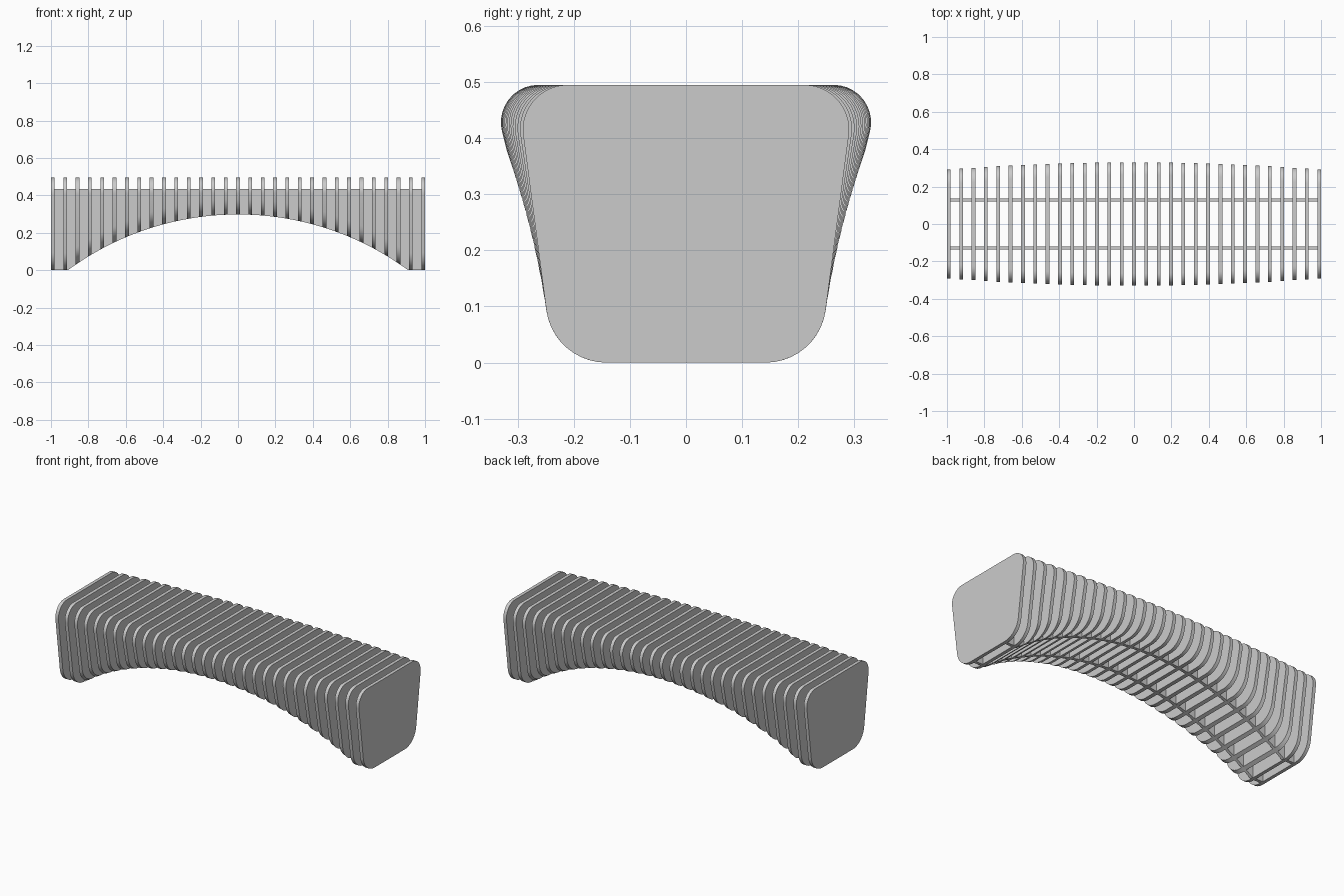
import bpy
import bmesh
from math import sqrt, atan, cos, sin, pi

if "Cube" in bpy.data.objects:
    bpy.data.objects.remove(bpy.data.objects["Cube"])

TOP, BEAM_TOP = 0.495, 0.435
THICK, COUNT = 0.02, 31
ARCH_HALF, ARCH_RISE = 0.91, 0.298
ARCH_R = (ARCH_HALF ** 2 + ARCH_RISE ** 2) / (2 * ARCH_RISE)


def arch(x):
    """Height of the underside at x (circular arc, flat feet)."""
    if abs(x) >= ARCH_HALF:
        return 0.0
    return sqrt(ARCH_R ** 2 - x * x) - (ARCH_R - ARCH_RISE)


def rib_profile(x, bottom, seg=10):
    """Tapered, rounded outline of a rib in the y-z plane."""
    k = 1 - x * x
    width = 0.29 + 0.04 * k
    slope = 0.13 + 0.12 * k
    r_top, r_bot = 0.08 - 0.013 * k, 0.108
    tilt, stretch = atan(slope), sqrt(1 + slope * slope)
    top_y, top_z = width - r_top, TOP - r_top
    bot_z = bottom + r_bot
    bot_y = top_y + (r_top - r_bot) * stretch + slope * (bot_z - top_z)
    half = []
    for cy, cz, r, a0, a1 in ((bot_y, bot_z, r_bot, -pi / 2, -tilt),
                              (top_y, top_z, r_top, -tilt, pi / 2)):
        for i in range(seg + 1):
            a = a0 + (a1 - a0) * i / seg
            half.append((cy + r * cos(a), cz + r * sin(a)))
    return half + [(-y, z) for y, z in reversed(half)]


def loft(name, ring_a, ring_b):
    """Solid between two matching closed outlines, smooth with sharp rims."""
    bm = bmesh.new()
    a = [bm.verts.new(p) for p in ring_a]
    b = [bm.verts.new(p) for p in ring_b]
    n = len(a)
    bm.faces.new(a)
    bm.faces.new(b)
    for i in range(n):
        j = (i + 1) % n
        bm.faces.new((a[i], a[j], b[j], b[i]))
    bmesh.ops.recalc_face_normals(bm, faces=bm.faces)
    mesh = bpy.data.meshes.new(name)
    bm.to_mesh(mesh)
    bm.free()
    obj = bpy.data.objects.new(name, mesh)
    bpy.context.collection.objects.link(obj)
    bpy.ops.object.select_all(action='DESELECT')
    obj.select_set(True)
    bpy.context.view_layer.objects.active = obj
    bpy.ops.object.shade_smooth_by_angle(angle=0.5)


# Row of cross ribs, each trimmed to the arched underside
for i in range(COUNT):
    x = -0.99 + 1.98 * i / (COUNT - 1)
    rings = [[(xe, y, z) for y, z in rib_profile(x, arch(xe))]
             for xe in (x - THICK / 2, x + THICK / 2)]
    loft(f"rib_{i + 1:02d}", *rings)

# Two long arched beams that carry the ribs
outline = [(-0.99, 0), *((-ARCH_HALF + 2 * ARCH_HALF * i / 48,
                          arch(-ARCH_HALF + 2 * ARCH_HALF * i / 48)) for i in range(49)),
           (0.99, 0), (0.99, BEAM_TOP), (-0.99, BEAM_TOP)]
for name, y in (("front_beam", -0.128), ("back_beam", 0.128)):
    loft(name, [(x, y - 0.009, z) for x, z in outline],
         [(x, y + 0.009, z) for x, z in outline])
